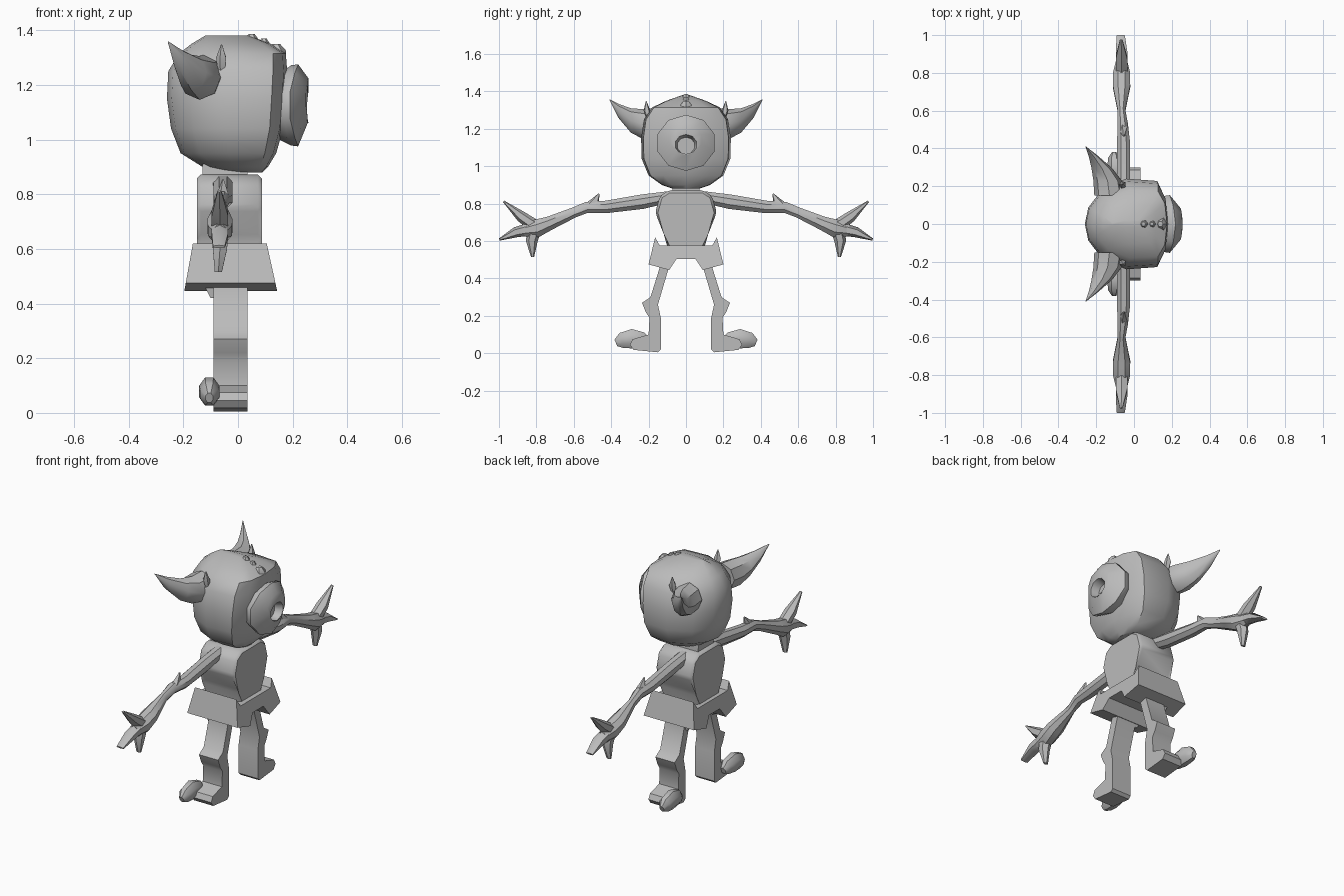
import bpy, bmesh, math
from mathutils import Vector

if "Cube" in bpy.data.objects:
    bpy.data.objects.remove(bpy.data.objects["Cube"])

grey = bpy.data.materials.new("plain grey")
grey.diffuse_color = (0.5, 0.5, 0.5, 1)
grey.use_nodes = True
grey.node_tree.nodes["Principled BSDF"].inputs["Base Color"].default_value = grey.diffuse_color


def loft(name, rings, mirror=False, angle=40, bevel=0):
    """Skin rings of equal length, cap the ends, optionally mirror across y."""
    bm = bmesh.new()
    vs = [[bm.verts.new(p) for p in r] for r in rings]
    n = len(vs[0])
    for a, b in zip(vs, vs[1:]):
        for i in range(n):
            j = (i + 1) % n
            bm.faces.new((a[i], a[j], b[j], b[i]))
    bm.faces.new(vs[0][::-1])
    bm.faces.new(vs[-1])
    if bevel:
        bmesh.ops.bevel(bm, geom=bm.edges[:], offset=bevel, segments=1, affect='EDGES')
    if mirror:
        copy = bmesh.ops.duplicate(bm, geom=bm.verts[:] + bm.edges[:] + bm.faces[:])
        for v in copy["geom"]:
            if isinstance(v, bmesh.types.BMVert):
                v.co.y *= -1
    bmesh.ops.recalc_face_normals(bm, faces=bm.faces[:])
    me = bpy.data.meshes.new(name)
    bm.to_mesh(me)
    bm.free()
    ob = bpy.data.objects.new(name, me)
    bpy.context.collection.objects.link(ob)
    me.materials.append(grey)
    bpy.ops.object.select_all(action='DESELECT')
    ob.select_set(True)
    bpy.context.view_layer.objects.active = ob
    bpy.ops.object.shade_smooth_by_angle(angle=math.radians(angle))
    return ob


def tube(name, path, n=6, mirror=True):
    """Tube along (x, y, z, radius in x, radius across) points."""
    rings = []
    for i, (x, y, z, rx, rt) in enumerate(path):
        a, b = path[max(i - 1, 0)], path[min(i + 1, len(path) - 1)]
        t = Vector((0, b[1] - a[1], b[2] - a[2])).normalized()
        side = Vector((0, -t.z, t.y))
        ang = [2 * math.pi * (k + 0.5) / n for k in range(n)]
        rings.append([Vector((x + rx * math.cos(q), y, z)) + side * rt * math.sin(q) for q in ang])
    return loft(name, rings, mirror)


def prism(name, prof, x0, x1, **kw):
    """Extrude a (y, z) profile along x; x0 and x1 are functions of z."""
    return loft(name, [[(f(z), y, z) for y, z in prof] for f in (x0, x1)], **kw)


def both(half):
    return half + [(-y, z) for y, z in half[::-1]]


# head: horizontal rings given as z, back, front, half width
half = [(.97, .6), (.88, .95), (.5, 1), (.2, .74), (.04, .36)]
unit = [(1, 0)] + half + [(0, 0)] + [(u, -v) for u, v in half[::-1]]
levels = [(.88, -.05, .09, .07), (.9, -.13, .11, .13), (.95, -.21, .14, .2),
          (1.04, -.245, .165, .237), (1.15, -.26, .175, .24), (1.25, -.255, .18, .225),
          (1.315, -.215, .175, .18), (1.35, -.17, .12, .105), (1.38, -.12, .04, .02)]
loft("head", [[(b + (f - b) * u, w * v, z) for u, v in unit] for z, b, f, w in levels])

# round snout with a sunken middle, bent around the face
rings = []
for x, r, zc in [(.15, .12, 1.12), (.195, .147, 1.125), (.22, .15, 1.125), (.257, .08, 1.145),
                 (.257, .055, 1.115), (.21, .045, 1.11)]:
    ring = []
    for k in range(10):
        q = 2 * math.pi * (k + .5) / 10
        y = 1.07 * r * math.cos(q)
        ring.append((x - 1.3 * y * y, y, zc + r * math.sin(q)))
    rings.append(ring)
loft("snout", rings)

# ears: rings in the x-z plane, from the skull to the tip
rings = []
for x, y, z, rx, rz in [(-.13, .15, 1.23, .08, .08), (-.14, .23, 1.225, .075, .08),
                        (-.17, .295, 1.245, .055, .065), (-.215, .36, 1.295, .025, .038),
                        (-.255, .41, 1.357, .002, .002)]:
    rings.append([(x + rx * math.cos(k * math.pi / 4), y, z + rz * math.sin(k * math.pi / 4))
                  for k in range(8)])
loft("ears", rings, mirror=True)

# little tufts by the ears and along the forehead
tube("ear_tufts", [(-.06, .19, 1.23, .012, .012), (-.06, .21, 1.3, .02, .018),
                   (-.06, .213, 1.348, .002, .002)], 5)
for x, z, r in [(.05, 1.362, .028), (.095, 1.345, .025), (.14, 1.325, .036)]:
    loft("forehead_tuft", [[(x + s * math.cos(k * math.pi / 3), s * math.sin(k * math.pi / 3), z + h)
                            for k in range(6)] for s, h in ((r, -.03), (r, .0), (r * .4, .024))])

# neck and torso
prism("neck", both([(.075, .85), (.07, .91)]), lambda z: -.13, lambda z: .035)
prism("torso", both([(.1, .56), (.105, .64), (.165, .75), (.14, .84), (.09, .872)]),
      lambda z: -.15, lambda z: .087, bevel=.014)

# flared shorts
prism("shorts", both([(.05, .505), (.09, .445), (.2, .475), (.165, .62), (.14, .575)]),
      lambda z: -.165 - (.62 - z) * .18, lambda z: .105 + (.62 - z) * .22)

# legs with the feet turned outward
prism("legs", [(.07, .52), (.1, .43), (.15, .26), (.135, .19), (.135, .02), (.15, .005), (.28, .018),
               (.3, .045), (.285, .075), (.2, .1), (.195, .19), (.215, .22), (.235, .27), (.19, .3),
               (.14, .46), (.14, .52)], lambda z: -.09, lambda z: .035, mirror=True)
prism("leg_cuffs", [(.08, .5), (.1, .43), (.13, .42), (.14, .5)],
      lambda z: -.14 + (.5 - z) * .5, lambda z: -.05, mirror=True)
tube("toes", [(-.1, .2, .06, .02, .02), (-.1, .23, .07, .035, .045), (-.105, .29, .078, .04, .056),
              (-.105, .345, .068, .035, .045), (-.105, .375, .055, .015, .02)], 8)

# arms, elbow spikes and three pointed fingers
tube("arms", [(-.055, .04, .845, .04, .03), (-.055, .235, .81, .037, .042),
              (-.055, .43, .782, .037, .036), (-.06, .53, .78, .03, .032),
              (-.066, .6, .752, .022, .03), (-.066, .73, .695, .05, .04),
              (-.066, .8, .667, .048, .052), (-.066, .87, .655, .03, .035)], 8)
tube("elbow_spikes", [(-.055, .5, .79, .025, .035), (-.055, .465, .852, .004, .004)], 5)
for name, path in {
    "upper_fingers": [(-.066, .8, .675, .035, .035), (-.066, .88, .73, .035, .03), (-.068, .975, .812, .008, .005)],
    "outer_fingers": [(-.066, .83, .665, .035, .035), (-.066, .91, .647, .035, .028), (-.07, .998, .608, .025, .006)],
    "lower_fingers": [(-.066, .81, .66, .035, .035), (-.066, .825, .6, .03, .032), (-.072, .82, .515, .015, .008)],
}.items():
    tube(name, path)
